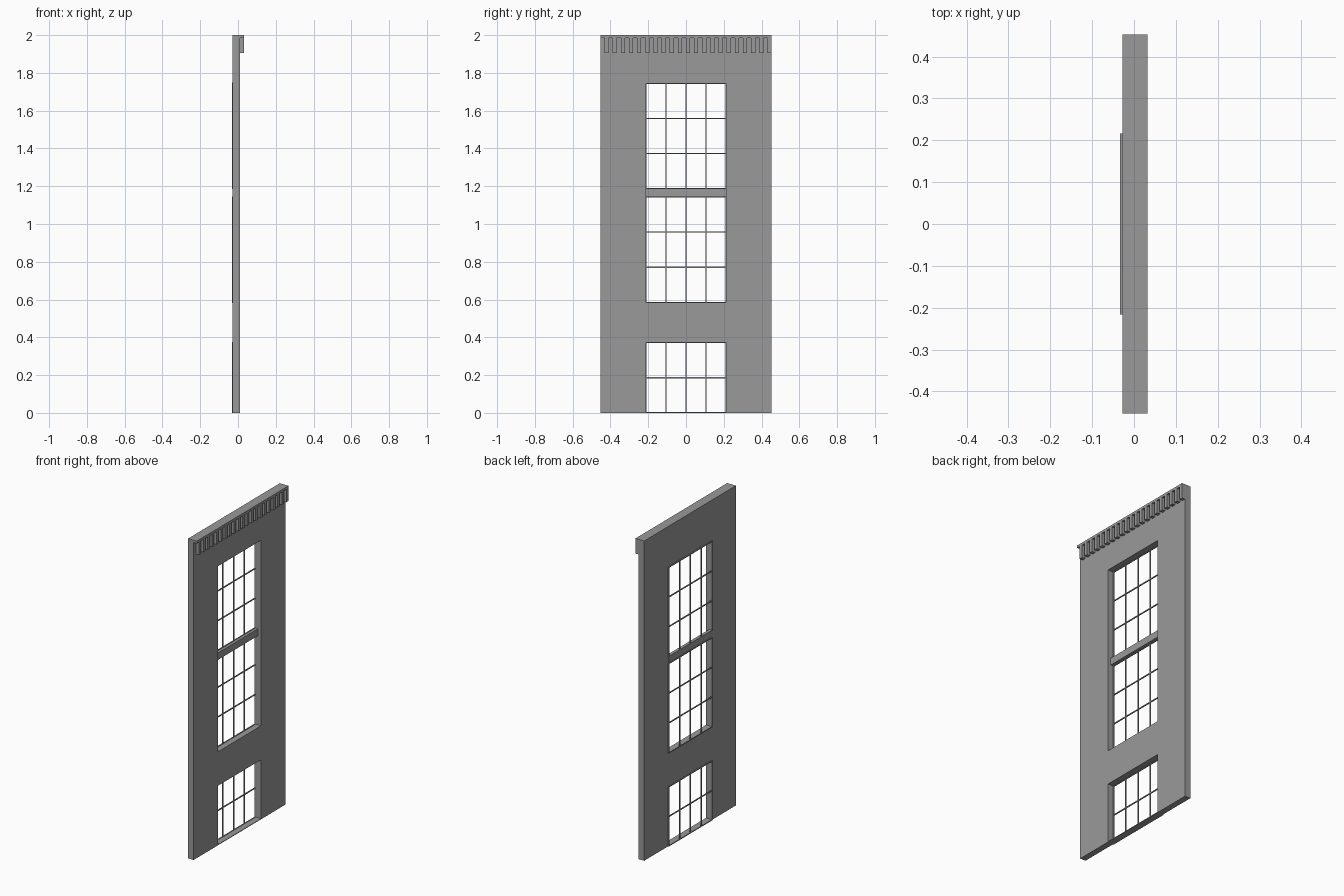
import bpy, bmesh

if "Cube" in bpy.data.objects:
    bpy.data.objects.remove(bpy.data.objects["Cube"])

W, HW = 0.453, 0.213         # half widths of wall and opening
XB, XF = -0.028, 0.010       # wall back and front

grey = bpy.data.materials.new("dark_grey")
grey.diffuse_color = (0.32, 0.32, 0.32, 1)
grey.use_nodes = True
grey.node_tree.nodes["Principled BSDF"].inputs["Base Color"].default_value = grey.diffuse_color


def finish(name, bm):
    me = bpy.data.meshes.new(name)
    bm.to_mesh(me)
    bm.free()
    me.materials.append(grey)
    bpy.context.collection.objects.link(bpy.data.objects.new(name, me))


def boxes(name, items):
    """One mesh object from boxes given as (x0, x1, y0, y1, z0, z1)."""
    bm = bmesh.new()
    for x0, x1, y0, y1, z0, z1 in items:
        for v in bmesh.ops.create_cube(bm, size=1)["verts"]:
            v.co.x = x1 if v.co.x > 0 else x0
            v.co.y = y1 if v.co.y > 0 else y0
            v.co.z = z1 if v.co.z > 0 else z0
    finish(name, bm)


# Wall slab with two openings: a grid without the opening cells, extruded
def wall():
    ys = [-W, -HW, HW, W]
    zs = [0, 0.004, 0.372, 0.585, 1.745, 2.0]
    bm = bmesh.new()
    grid = [[bm.verts.new((XB, y, z)) for z in zs] for y in ys]
    for i in range(3):
        for j in range(5):
            if i == 1 and j in (1, 3):
                continue
            bm.faces.new((grid[i][j], grid[i][j + 1], grid[i + 1][j + 1], grid[i + 1][j]))
    ext = bmesh.ops.extrude_face_region(bm, geom=bm.faces[:])
    for g in ext["geom"]:
        if isinstance(g, bmesh.types.BMVert):
            g.co.x = XF
    bmesh.ops.recalc_face_normals(bm, faces=bm.faces)
    bmesh.ops.dissolve_limit(bm, angle_limit=0.01, verts=bm.verts, edges=bm.edges)
    finish("wall", bm)


wall()


# Window grids: glazing bars at the back, the outer ones half behind the wall edge
def window(name, z0, z1, rows, cols=4, t=0.006):
    xa, xb = -0.033, -0.027
    items = []
    for i in range(cols + 1):
        y = -HW + 2 * HW * i / cols
        items.append((xa, xb, y - t / 2, y + t / 2, z0, z1))
    for j in range(rows + 1):
        z = max(z0 + (z1 - z0) * j / rows, t / 2)
        items.append((xa, xb, -HW - t / 2, HW + t / 2, z - t / 2, z + t / 2))
    boxes(name, items)


window("ground_window", 0.0, 0.372, 2)
window("middle_window", 0.585, 1.143, 3)
window("upper_window", 1.187, 1.745, 3)

# Spandrel between the two upper windows
boxes("spandrel", [(-0.030, -0.010, -HW, HW, 1.143, 1.187)])

# Row of dentils reaching the top, with a thin cap closing the gaps
step = 2 * W / 21
tops = [W - step * i for i in range(21)]
boxes("dentils", [(XF, 0.032, y - step / 2, y, 1.905, 2.0) for y in tops])
boxes("cornice_cap", [(XF, 0.032, y - step, y - step / 2, 1.985, 2.0) for y in tops])
